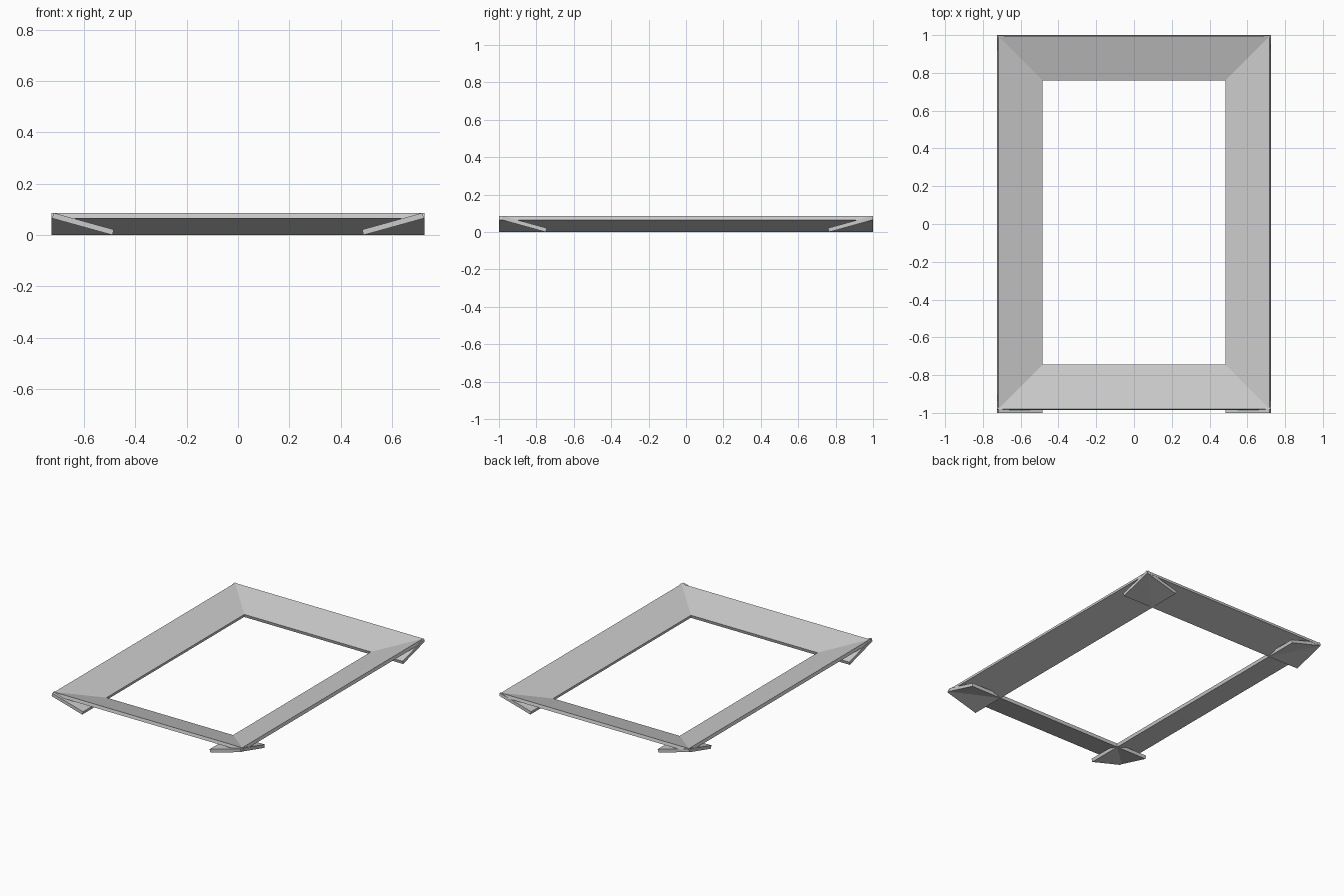
import bpy, bmesh
from math import radians, sin, cos
from mathutils import Matrix

if "Cube" in bpy.data.objects:
    bpy.data.objects.remove(bpy.data.objects["Cube"])

ANGLE = radians(15.5)     # inward slope of every board
WIDTH, THICK = 0.2437, 0.022

# cross-section (outward distance, height), outer bottom edge at 0
c, s = cos(ANGLE), sin(ANGLE)
SECTION = [(0, WIDTH * s),
           (-WIDTH * c, 0),
           (-WIDTH * c - THICK * s, THICK * c),
           (-THICK * s, WIDTH * s + THICK * c)]


def board(name, turn, outer, start, end):
    """Straight tilted board; its outer edge faces +x before turning about z."""
    bm = bmesh.new()
    face = bm.faces.new([bm.verts.new((outer + d, start, z)) for d, z in SECTION])
    ext = bmesh.ops.extrude_face_region(bm, geom=[face])
    moved = [v for v in ext["geom"] if isinstance(v, bmesh.types.BMVert)]
    bmesh.ops.translate(bm, verts=moved, vec=(0, end - start, 0))
    bm.transform(Matrix.Rotation(radians(turn), 4, 'Z'))
    bmesh.ops.recalc_face_normals(bm, faces=bm.faces)
    mesh = bpy.data.meshes.new(name)
    bm.to_mesh(mesh)
    bm.free()
    obj = bpy.data.objects.new(name, mesh)
    bpy.context.collection.objects.link(obj)
    return obj


# long side boards, running slightly past the front board
board("right_board", 0, 0.724, -1.0, 0.999)
board("left_board", 180, 0.724, -0.999, 1.0)

# short end boards crossing the side boards at the corners
board("back_board", 90, 1.0, -0.726, 0.726)
board("front_board", -90, 0.985, -0.726, 0.726)
